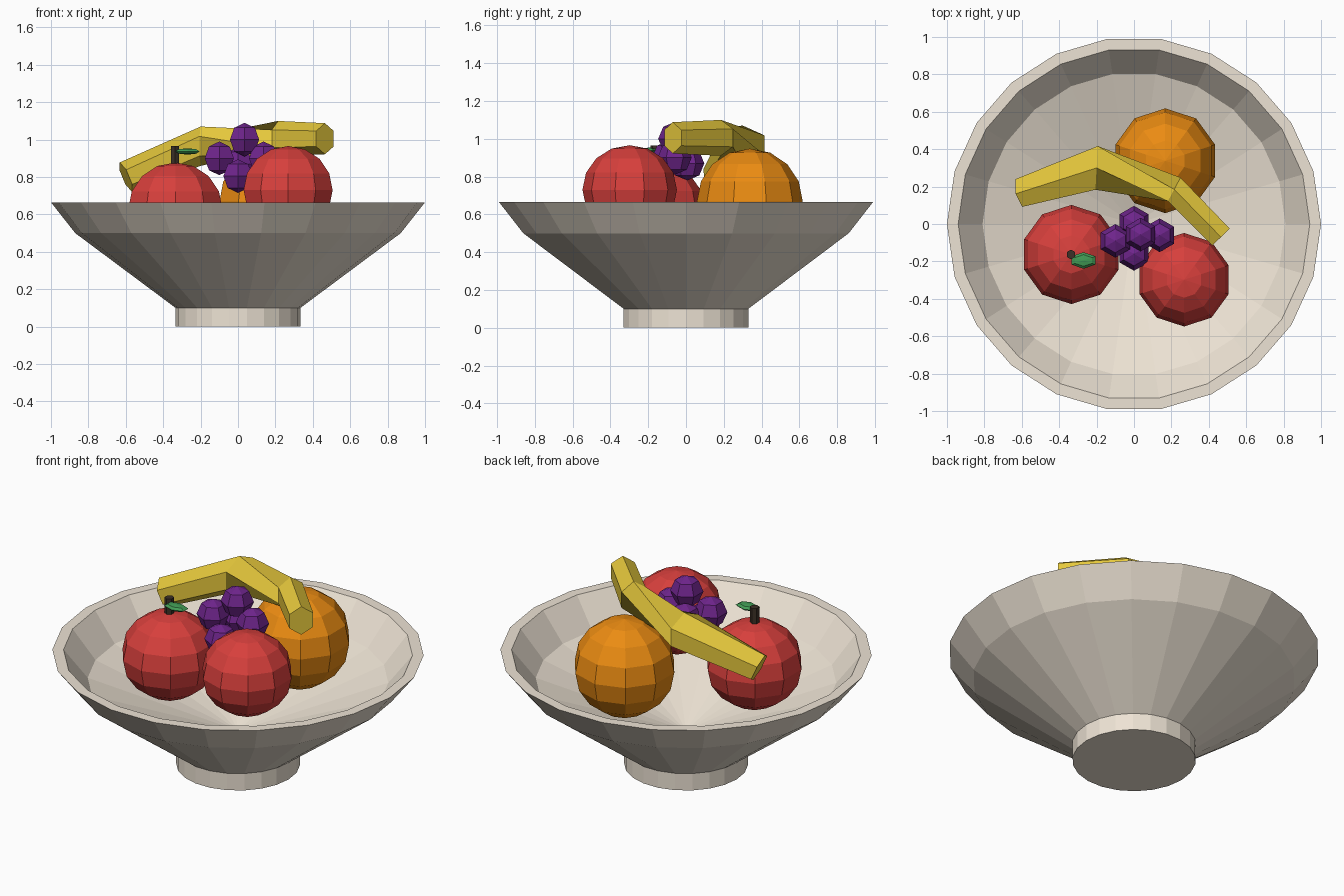
import bpy, bmesh
from math import sin, cos, pi, radians
from mathutils import Vector, Matrix

if "Cube" in bpy.data.objects:
    bpy.data.objects.remove(bpy.data.objects["Cube"])


def material(name, rgb):
    m = bpy.data.materials.new(name)
    m.diffuse_color = (*rgb, 1)
    m.use_nodes = True
    m.node_tree.nodes["Principled BSDF"].inputs["Base Color"].default_value = m.diffuse_color
    return m


CERAMIC = material("ceramic", (0.85, 0.77, 0.66))
RED = material("red_skin", (0.68, 0.05, 0.045))
ORANGE = material("orange_skin", (0.83, 0.26, 0.006))
YELLOW = material("yellow_skin", (0.79, 0.58, 0.045))
PURPLE = material("purple_skin", (0.156, 0.018, 0.26))
GREEN = material("leaf_green", (0.053, 0.33, 0.09))
BROWN = material("stem_brown", (0.045, 0.03, 0.02))


def finish(name, bm, mat):
    bmesh.ops.recalc_face_normals(bm, faces=bm.faces)
    me = bpy.data.meshes.new(name)
    bm.to_mesh(me)
    bm.free()
    me.materials.append(mat)
    ob = bpy.data.objects.new(name, me)
    bpy.context.collection.objects.link(ob)
    return ob


def bridge(bm, rings):
    n = len(rings[0])
    for a, b in zip(rings, rings[1:]):
        for i in range(n):
            j = (i + 1) % n
            bm.faces.new((a[i], a[j], b[j], b[i]))


def lathe(name, profile, n, mat):
    bm = bmesh.new()
    rings = [[bm.verts.new((r * cos(2 * pi * i / n), r * sin(2 * pi * i / n), z))
              for i in range(n)] for r, z in profile]
    bridge(bm, rings)
    bmesh.ops.remove_doubles(bm, verts=bm.verts, dist=1e-5)
    return finish(name, bm, mat)


def ball(name, loc, size, segs, rings, mat):
    bm = bmesh.new()
    bmesh.ops.create_uvsphere(
        bm, u_segments=segs, v_segments=rings, radius=1,
        matrix=Matrix.Translation(loc) @ Matrix.Diagonal((*size, 1)))
    return finish(name, bm, mat)


# Footed bowl: outside, rim, inside
lathe("bowl", [(0, 0), (0.333, 0), (0.333, 0.1), (0.87, 0.5), (1.0, 0.665),
               (0.94, 0.665), (0.81, 0.5), (0, 0.2)], 22, CERAMIC)

# Round fruit
ball("left_apple", (-0.335, -0.163, 0.628), (0.265, 0.265, 0.25), 10, 8, RED)
ball("right_apple", (0.268, -0.298, 0.73), (0.25, 0.25, 0.236), 10, 8, RED)
ball("orange", (0.167, 0.338, 0.668), (0.28, 0.28, 0.28), 10, 8, ORANGE)

# Apple stem and leaf
bm = bmesh.new()
bmesh.ops.create_cone(bm, cap_ends=True, segments=6, radius1=0.026, radius2=0.026,
                      depth=0.11, matrix=Matrix.Translation((-0.337, -0.163, 0.91)))
finish("apple_stem", bm, BROWN)
ball("apple_leaf", (-0.27, -0.195, 0.937), (0.075, 0.044, 0.017), 6, 4, GREEN)

# Grape cluster
for i, p in enumerate([(-0.1, -0.09, 0.9), (0.137, -0.06, 0.9), (0, 0.007, 0.87),
                       (0, -0.16, 0.805), (0.035, -0.057, 1.0)]):
    ball(f"grape_{i + 1}", p, (0.09, 0.09, 0.09), 6, 4, PURPLE)

# Banana: six-sided sweep (centre, half width, half height, heading, twist)
stations = [((-0.6, 0.17, 0.80), 0.088, 0.085, 14, 0),
            ((-0.2, 0.30, 0.965), 0.135, 0.105, -3, 0),
            ((0.215, 0.185, 1.005), 0.083, 0.095, -28, 60),
            ((0.465, -0.07, 1.005), 0.075, 0.083, -46, 60)]
bm = bmesh.new()
rings = []
for c, w, h, heading, twist in stations:
    a = radians(heading)
    side = Vector((-sin(a), cos(a), 0))
    # the low end leans with the slope
    up = Vector((-0.38, -0.1, 0.92)) if c[0] < -0.5 else Vector((0, 0, 1))
    rings.append([bm.verts.new(Vector(c) + side * w * cos(t) + up * h * sin(t))
                  for t in (radians(30 + 60 * k + twist) for k in range(6))])
bridge(bm, rings)
bm.faces.new(rings[0])
bm.faces.new(rings[-1])
finish("banana", bm, YELLOW)
